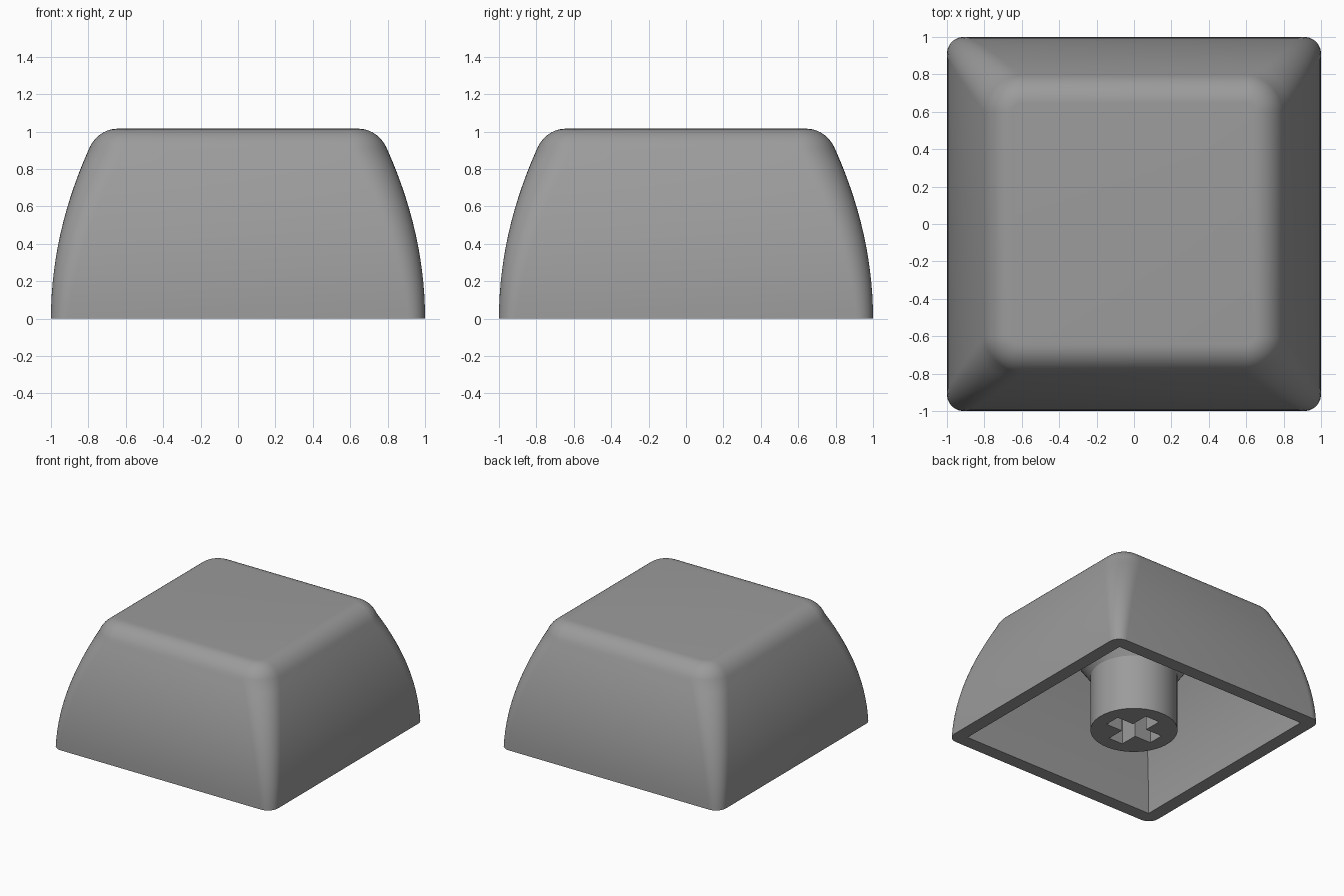
import bpy, bmesh, math

if "Cube" in bpy.data.objects:
    bpy.data.objects.remove(bpy.data.objects["Cube"])

plastic = bpy.data.materials.new("grey plastic")
plastic.diffuse_color = (0.33, 0.33, 0.33, 1)
plastic.use_nodes = True
plastic.node_tree.nodes["Principled BSDF"].inputs["Base Color"].default_value = plastic.diffuse_color


def finish(bm, name, angle=35):
    """Turn a bmesh into a smooth-shaded object with sharp edges kept."""
    bmesh.ops.remove_doubles(bm, verts=bm.verts, dist=1e-5)
    bmesh.ops.recalc_face_normals(bm, faces=bm.faces)
    me = bpy.data.meshes.new(name)
    bm.to_mesh(me)
    bm.free()
    ob = bpy.data.objects.new(name, me)
    bpy.context.collection.objects.link(ob)
    me.materials.append(plastic)
    bpy.ops.object.select_all(action='DESELECT')
    ob.select_set(True)
    bpy.context.view_layer.objects.active = ob
    bpy.ops.object.shade_smooth_by_angle(angle=math.radians(angle))
    return ob


def square_ring(bm, w, r, z, seg=10):
    """Rounded square of half width w and corner radius r."""
    ring = []
    for q in range(4):
        cx = (w - r) * (1, -1, -1, 1)[q]
        cy = (w - r) * (1, 1, -1, -1)[q]
        for i in range(seg + 1):
            a = math.pi / 2 * (q + i / seg)
            ring.append(bm.verts.new((cx + r * math.cos(a), cy + r * math.sin(a), z)))
    return ring


def circle_ring(bm, r, z, n=64):
    return [bm.verts.new((r * math.cos(2 * math.pi * i / n),
                          r * math.sin(2 * math.pi * i / n), z)) for i in range(n)]


def bridge(bm, rings):
    for a, b in zip(rings, rings[1:]):
        n = len(a)
        for i in range(n):
            j = (i + 1) % n
            bm.faces.new((a[i], a[j], b[j], b[i]))


def side(z):
    """Half width of the bulging wall at height z."""
    return 1 - z * z / 4.05


# Cap shell: cavity wall, flat rim, bulging outer wall, rounded top edge
bm = bmesh.new()
ceiling, shoulder, top = 0.87, 0.90, 1.015
rings = [square_ring(bm, side(z) - 0.11, 0, z)
         for z in [ceiling * i / 10 for i in range(10, -1, -1)]]
for i in range(15):
    z = shoulder * i / 14
    rings.append(square_ring(bm, side(z), 0.09 + 0.12 * z, z))
w0, r0 = side(shoulder), 0.09 + 0.12 * shoulder
start = math.radians(24)
for i in range(1, 11):
    a = start + (math.pi / 2 - start) * i / 10
    inset = 0.155 * (math.cos(start) - math.cos(a)) / math.cos(start)
    z = shoulder + (top - shoulder) * (math.sin(a) - math.sin(start)) / (1 - math.sin(start))
    rings.append(square_ring(bm, w0 - inset, r0 - inset, z))
bridge(bm, rings)
bm.faces.new(rings[0])
bm.faces.new(rings[-1])
finish(bm, "cap_shell")

# Stem: round post flaring into the ceiling
bm = bmesh.new()
rings = [circle_ring(bm, r, z) for r, z in ((0.328, 0), (0.328, 0.46), (0.62, 0.88))]
bridge(bm, rings)
bm.faces.new(rings[0])
bm.faces.new(rings[-1])
stem = finish(bm, "stem", 30)

# Cross-shaped socket cut into the stem
bm = bmesh.new()
L, t = 0.215, 0.065
quarter = [(L, -t), (L, t), (t, t)]
outline = []
for q in range(4):
    c, s = (1, 0, -1, 0)[q], (0, 1, 0, -1)[q]
    outline += [(x * c - y * s, x * s + y * c) for x, y in quarter]
ends = [[bm.verts.new((x, y, z)) for x, y in outline] for z in (-0.1, 0.42)]
bridge(bm, ends)
bm.faces.new(ends[0])
bm.faces.new(ends[1])
cutter = finish(bm, "socket_cutter")
cutter.hide_render = True

mod = stem.modifiers.new("socket", 'BOOLEAN')
mod.operation = 'DIFFERENCE'
mod.solver = 'EXACT'
mod.object = cutter
bpy.context.view_layer.objects.active = stem
bpy.ops.object.modifier_apply(modifier=mod.name)
bpy.data.objects.remove(cutter)
stem.select_set(True)
bpy.ops.object.shade_smooth_by_angle(angle=math.radians(30))
